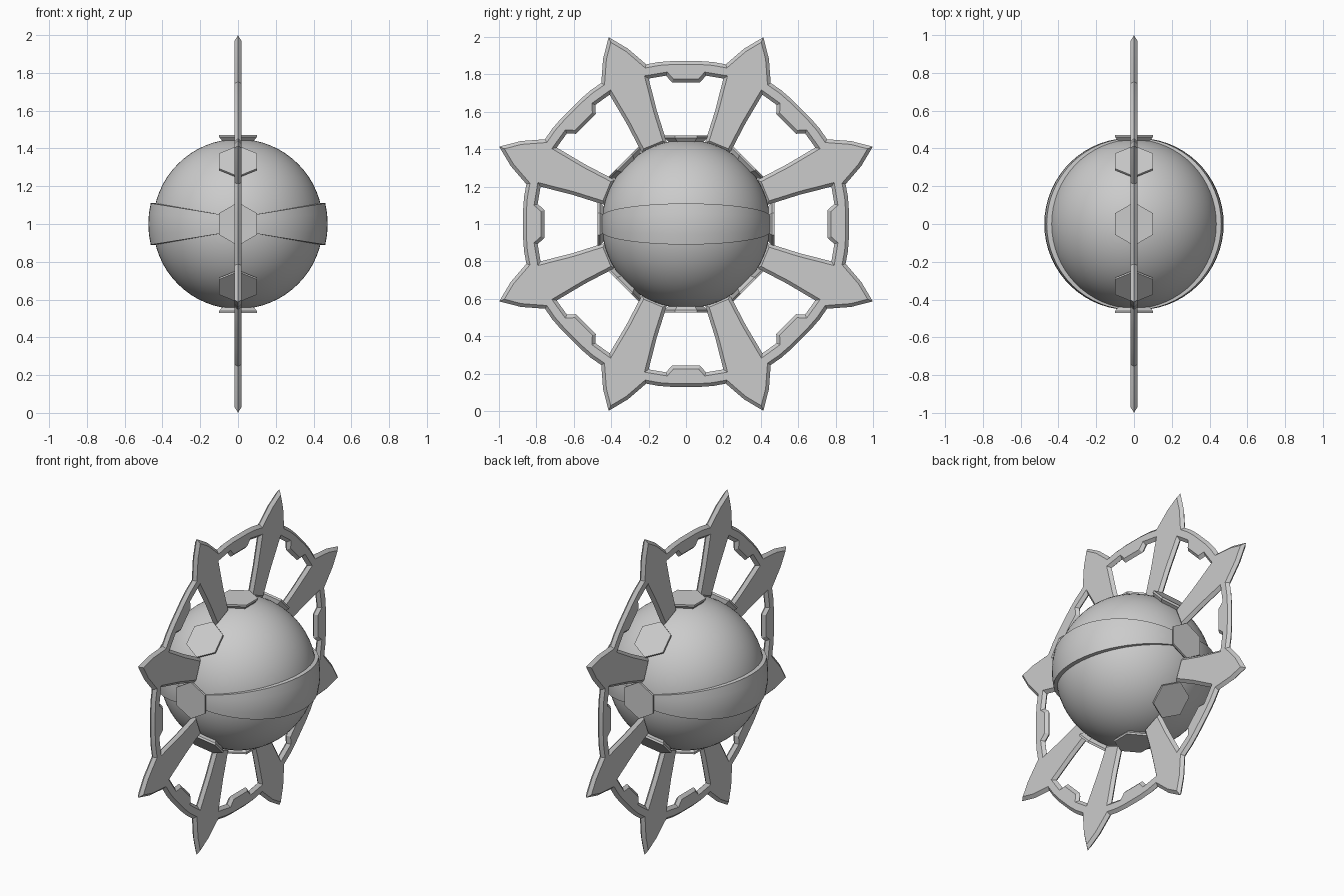
import bpy, bmesh, math
from mathutils import Vector, Matrix

if "Cube" in bpy.data.objects:
    bpy.data.objects.remove(bpy.data.objects["Cube"])

grey = bpy.data.materials.new("plain_grey")
grey.diffuse_color = (0.6, 0.6, 0.6, 1)
grey.use_nodes = True
grey.node_tree.nodes["Principled BSDF"].inputs["Base Color"].default_value = grey.diffuse_color
CENTRE = Vector((0, 0, 1))


def finish(bm, name, angle=None):
    bmesh.ops.recalc_face_normals(bm, faces=bm.faces)
    bmesh.ops.translate(bm, verts=bm.verts, vec=CENTRE)
    me = bpy.data.meshes.new(name)
    bm.to_mesh(me)
    bm.free()
    me.materials.append(grey)
    ob = bpy.data.objects.new(name, me)
    bpy.context.collection.objects.link(ob)
    if angle:
        bpy.ops.object.select_all(action='DESELECT')
        ob.select_set(True)
        bpy.context.view_layer.objects.active = ob
        bpy.ops.object.shade_smooth_by_angle(angle=math.radians(angle))
    return ob


# Core ball
bm = bmesh.new()
bmesh.ops.create_uvsphere(bm, u_segments=64, v_segments=32, radius=0.45)
finish(bm, "core_ball", 40)

# Waist band: wide at the sides, narrow at front and back
bm = bmesh.new()
N, rows = 64, []
for i in range(N):
    a = 2 * math.pi * i / N
    c, s = math.cos(a), math.sin(a)
    h = 0.035 + 0.075 * abs(c)
    R = 0.455 + 0.02 * abs(c)
    sec = [(math.sqrt(R * R - (k * h) ** 2), k * h) for k in (-1, -0.5, 0, 0.5, 1)]
    sec += [(0.425, h), (0.425, -h)]
    rows.append([bm.verts.new((r * c, r * s, z)) for r, z in sec])
for i in range(N):
    p, q = rows[i], rows[(i + 1) % N]
    for j in range(len(p)):
        k = (j + 1) % len(p)
        bm.faces.new((p[j], q[j], q[k], p[k]))
finish(bm, "waist_band", 30)

# Hexagonal plates around the ball, flared outwards
for n in range(8):
    bm = bmesh.new()
    rings = []
    for rad, height in ((0.085, 0.43), (0.115, 0.46), (0.115, 0.472)):
        rings.append([bm.verts.new((rad * math.sin(k * math.pi / 3),
                                    rad * math.cos(k * math.pi / 3), height)) for k in range(6)])
    for p, q in zip(rings, rings[1:]):
        for k in range(6):
            bm.faces.new((p[k], p[(k + 1) % 6], q[(k + 1) % 6], q[k]))
    bm.faces.new(rings[0])
    bm.faces.new(rings[-1])
    bmesh.ops.rotate(bm, verts=bm.verts, cent=(0, 0, 0),
                     matrix=Matrix.Rotation(n * math.pi / 4, 3, 'X'))
    finish(bm, f"hex_plate_{n + 1}")


# Spiked wheel frame: one 45 degree sector of each outline, repeated eight times
def repeat(half):
    sector = [(-t, r) for t, r in reversed(half) if t > 0] + half
    pts = []
    for n in range(8):
        a = -(n + 0.5) * math.pi / 4
        c, s = math.cos(a), math.sin(a)
        pts += [Vector((t * c - r * s, t * s + r * c)) for t, r in sector]
    return pts


def inset(pts, d):
    out = []
    for i, p in enumerate(pts):
        e1 = (p - pts[i - 1]).normalized()
        e2 = (pts[(i + 1) % len(pts)] - p).normalized()
        n1, n2 = Vector((e1.y, -e1.x)), Vector((e2.y, -e2.x))
        out.append(p + (n1 + n2) * d / (1 + n1.dot(n2)))
    return out


def polar(deg, r):
    a = math.radians(deg)
    return (r * math.sin(a), r * math.cos(a))


def tab(x, r):
    # point beside the middle of a ring section, seen from the spike axis
    a = math.pi / 8
    return (-x * math.cos(a) + r * math.sin(a), x * math.sin(a) + r * math.cos(a))


outer = repeat([(0, 1.081), (0.072, 0.985), (0.13, 0.87), polar(13, 0.878), polar(18, 0.874)])
inner = repeat([(0.072, 0.44), (0.088, 0.62), (0.113, 0.795),
                tab(0.107, 0.793), tab(0.075, 0.757)])
bm = bmesh.new()
caps = {1: [], -1: []}
for pts, d in ((outer, 0.018), (inner, -0.018)):
    flat = inset(pts, d)
    mid = [bm.verts.new((0, p.x, p.y)) for p in pts]
    for side in (1, -1):
        top = [bm.verts.new((side * 0.018, p.x, p.y)) for p in flat]
        for i in range(len(pts)):
            j = (i + 1) % len(pts)
            bm.faces.new((mid[i], mid[j], top[j], top[i]))
            caps[side].append(bm.edges.get((top[i], top[j])))
for side in (1, -1):
    bmesh.ops.triangle_fill(bm, edges=caps[side], use_beauty=True, normal=(side, 0, 0))
finish(bm, "spiked_wheel", 30)
